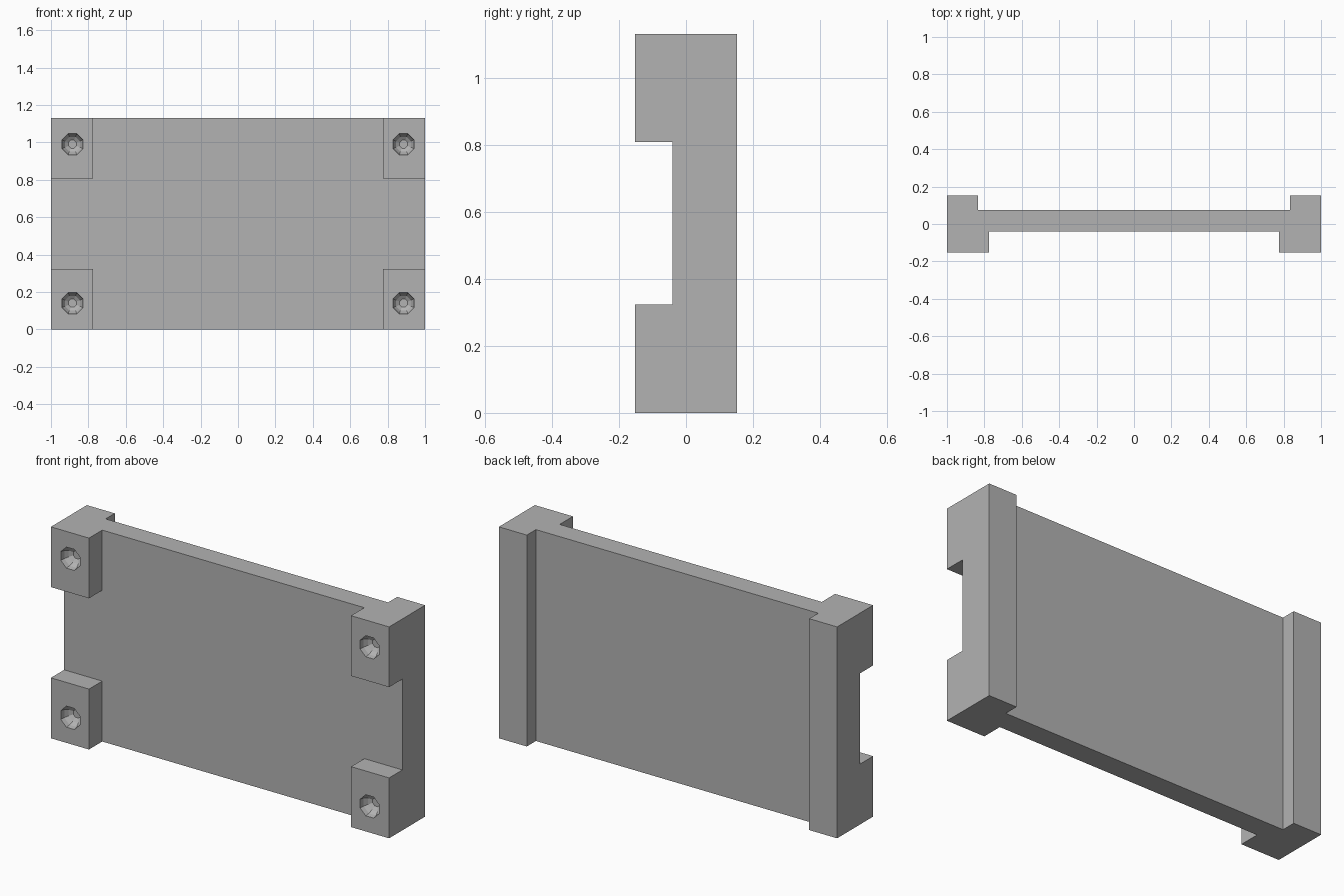
import bpy, bmesh, math

cube = bpy.data.objects.get("Cube")
if cube:
    bpy.data.objects.remove(cube, do_unlink=True)

HEIGHT = 1.13
FRONT, BACK = -0.152, 0.152
PLATE_FRONT, PLATE_BACK = -0.04, 0.075
CUP_RADIUS, CUP_SIDES = 0.061, 8

grey = bpy.data.materials.new("mid_grey")
grey.use_nodes = True
grey.diffuse_color = (0.45, 0.45, 0.45, 1)
grey.node_tree.nodes["Principled BSDF"].inputs["Base Color"].default_value = (0.45, 0.45, 0.45, 1)


def make_object(name, bm):
    bmesh.ops.recalc_face_normals(bm, faces=bm.faces)
    mesh = bpy.data.meshes.new(name)
    bm.to_mesh(mesh)
    bm.free()
    mesh.materials.append(grey)
    obj = bpy.data.objects.new(name, mesh)
    bpy.context.collection.objects.link(obj)
    return obj


def extrude_profile(name, points, z0, z1):
    bm = bmesh.new()
    face = bm.faces.new([bm.verts.new((x, y, z0)) for x, y in points])
    top = bmesh.ops.extrude_face_region(bm, geom=[face])["geom"]
    verts = [g for g in top if isinstance(g, bmesh.types.BMVert)]
    bmesh.ops.translate(bm, verts=verts, vec=(0, 0, z1 - z0))
    return make_object(name, bm)


def cup_cutter(name, x, z):
    # Straight mouth followed by a faceted dome with a small flat floor
    rings = [(FRONT - 0.05, CUP_RADIUS)]
    for angle in (0, 22.5, 45, 67.5):
        a = math.radians(angle)
        rings.append((FRONT + CUP_RADIUS * math.sin(a), CUP_RADIUS * math.cos(a)))
    bm = bmesh.new()
    loops = []
    for y, r in rings:
        turns = [math.tau * (i + 0.5) / CUP_SIDES for i in range(CUP_SIDES)]
        loops.append([bm.verts.new((x + r * math.cos(t), y, z + r * math.sin(t))) for t in turns])
    for a, b in zip(loops, loops[1:]):
        for i in range(CUP_SIDES):
            j = (i + 1) % CUP_SIDES
            bm.faces.new((a[i], a[j], b[j], b[i]))
    bm.faces.new(loops[0])
    bm.faces.new(loops[-1])
    return make_object(name, bm)


def cut(target, cutter):
    cutter.hide_render = True
    mod = target.modifiers.new(cutter.name, 'BOOLEAN')
    mod.operation = 'DIFFERENCE'
    mod.solver = 'EXACT'
    mod.object = cutter
    bpy.context.view_layer.objects.active = target
    bpy.ops.object.modifier_apply(modifier=mod.name)
    bpy.data.objects.remove(cutter, do_unlink=True)


# Panel with back rails and front corner posts, mirrored from one half profile
half = [(0.775, PLATE_FRONT), (0.775, FRONT), (1, FRONT),
        (1, BACK), (0.835, BACK), (0.835, PLATE_BACK)]
panel = extrude_profile("mounting_panel", half + [(-x, y) for x, y in reversed(half)], 0, HEIGHT)

# Gap between the upper and lower front blocks
gap = [(-1.2, -0.4), (1.2, -0.4), (1.2, PLATE_FRONT), (-1.2, PLATE_FRONT)]
cut(panel, extrude_profile("block_gap_cutter", gap, 0.323, 0.808))

# Rounded screw recess in each corner block
for x in (-0.885, 0.885):
    for z in (0.14, 0.99):
        cut(panel, cup_cutter("recess_cutter", x, z))
